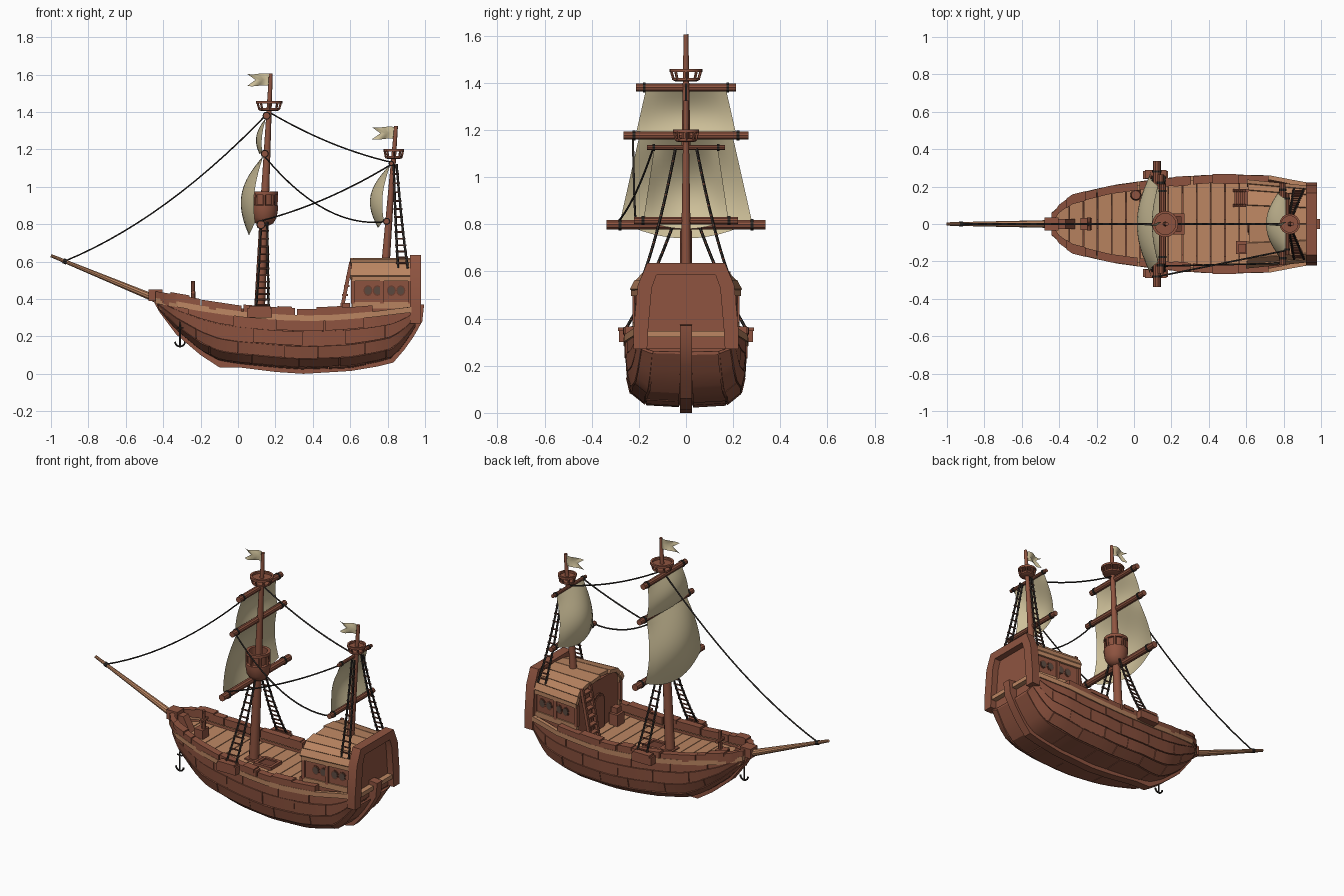
import bpy, bmesh, math, random
from mathutils import Vector as V

if "Cube" in bpy.data.objects:
    bpy.data.objects.remove(bpy.data.objects["Cube"])
random.seed(4)

def mat(name, h):
    m = bpy.data.materials.new(name)
    c = [int(h[i:i + 2], 16) / 255 for i in (0, 2, 4)]
    m.diffuse_color = [((k + .055) / 1.055) ** 2.4 if k > .04 else k / 12.92 for k in c] + [1]
    m.use_nodes = True
    m.node_tree.nodes["Principled BSDF"].inputs["Base Color"].default_value = m.diffuse_color
    return m
MATS = [mat("brown_wood", "8F5440"), mat("tan_wood", "BC8662"), mat("sail_cloth", "D0C29B"),
        mat("dark_rope", "2F2B28"), mat("window_grey", "5C4A40"), mat("dark_wood", "6E3F30")]
WOOD, TAN, SAIL, ROPE, WIN, DARK = range(6)

class Part:
    """Collects simple solids into one named mesh."""
    def __init__(self, name):
        self.name, self.v, self.f, self.m = name, [], [], []
    def add(self, verts, faces, m):
        o = len(self.v)
        self.v += [tuple(p) for p in verts]
        self.f += [[i + o for i in f] for f in faces]
        self.m += [m] * len(faces)
    def loft(self, rows, m, closed=True, cap=True):
        n, k = len(rows[0]), len(rows)
        f = [(r*n + i, r*n + (i+1) % n, (r+1)*n + (i+1) % n, (r+1)*n + i)
             for r in range(k - 1) for i in range(n if closed else n - 1)]
        if cap and closed:
            f += [list(range(n))[::-1], list(range((k-1)*n, k*n))]
        self.add([p for r in rows for p in r], f, m)
    def tube(self, pts, r, m, n=6):
        pts = [V(p) for p in pts]
        rad = r if isinstance(r, (list, tuple)) else [r] * len(pts)
        rows = []
        for i, p in enumerate(pts):
            q = (pts[min(i+1, len(pts)-1)] - pts[max(i-1, 0)]).to_track_quat('Z', 'Y')
            rows.append([p + q @ V((rad[i]*math.cos(a*math.tau/n), rad[i]*math.sin(a*math.tau/n), 0)) for a in range(n)])
        self.loft(rows, m)
    def lathe(self, cx, cy, prof, m, n=16):
        self.loft([[(cx + r*math.cos(a*math.tau/n), cy + r*math.sin(a*math.tau/n), z) for a in range(n)] for r, z in prof], m)
    def prism(self, pts, off, m):
        self.loft([[V(p) for p in pts], [V(p) + V(off) for p in pts]], m)
    def box(self, c, s, m):
        x, y, z = (k / 2 for k in s)
        self.prism([V(c) + V(p) for p in ((-x, -y, -z), (x, -y, -z), (x, y, -z), (-x, y, -z))], (0, 0, 2*z), m)
    def build(self, angle=35):
        me = bpy.data.meshes.new(self.name)
        me.from_pydata(self.v, [], self.f)
        for m in MATS: me.materials.append(m)
        me.polygons.foreach_set("material_index", self.m)
        b = bmesh.new(); b.from_mesh(me)
        bmesh.ops.recalc_face_normals(b, faces=b.faces)
        b.to_mesh(me); b.free()
        me.shade_smooth(); me.set_sharp_from_angle(angle=math.radians(angle))
        bpy.context.collection.objects.link(bpy.data.objects.new(self.name, me))

def lut(tab, x):
    if x <= tab[0][0]: return tab[0][1]
    for (a, p), (b, q) in zip(tab, tab[1:]):
        if x <= b: return p + (q - p) * (x - a) / (b - a)
    return tab[-1][1]
def span(a, b, n): return [a + (b - a) * i / n for i in range(n + 1)]

# hull lines: half width, sheer height, bottom height, cross-section
W = lambda x: lut([(-.43, .045), (-.4, .09), (-.33, .14), (-.13, .19), (.16, .23), (.43, .25), (.72, .245), (.95, .2)], x)
S = lambda x: lut([(-.43, .405), (-.2, .365), (0, .335), (.2, .318), (.35, .312), (.5, .315), (.7, .33), (.95, .362)], x)
K = lambda x: lut([(-.43, .36), (-.33, .24), (-.2, .13), (-.1, .075), (0, .06), (.2, .04), (.35, .03), (.6, .04), (.75, .07), (.82, .09), (.88, .15), (.95, .26)], x)
def hull(x, t, s=1, off=0):
    bow = min(max((.1 - x) / .5, 0), 1)
    def yz(t):
        f = lut([(0, 1), (.3, 1), (.5, .98), (.7, .92), (.85, .7), (1, .1)], t)
        g = lut([(0, 1), (.3, .7), (.5, .42), (.7, .19), (.85, .03), (1, 0)], t)
        return V((W(x) * f ** (1 + 2 * bow), K(x) + (S(x) - K(x)) * g))
    p, d = yz(t), yz(min(t + .03, 1)) - yz(max(t - .03, 0))
    p = p + V((-d.y, d.x)).normalized() * off
    return (x, s * p.x, p.y)

p = Part("hull_core")
ts = [0, .3, .5, .7, .85, 1]
p.loft([[hull(x, t) for t in ts] + [hull(x, t, -1) for t in ts[::-1]] for x in span(-.43, .95, 40)], WOOD, closed=False)
p.build(20)

p = Part("hull_planks")
for s in (1, -1):
    for row, (a, b) in enumerate(zip([.06, .3, .5, .7, .85], [.3, .5, .7, .85, 1])):
        cuts = [-.43] + [-.25 + .235*i + (row % 2)*.11 + random.uniform(-.03, .03) for i in range(5)] + [.95]
        for c, d in zip(cuts, cuts[1:]):
            o = random.uniform(.006, .011)
            p.loft([[hull(x, a+.006, s), hull(x, a+.006, s, o), hull(x, b-.006, s, o), hull(x, b-.006, s)]
                    for x in span(c+.002, d-.002, 6)], WOOD)
p.build(25)

# wale stripe and rail
def strip(p, a, b, y0, y1, z0, z1, m):
    for s in (1, -1):
        p.loft([[(x, s*(W(x)+y), S(x)+z) for y, z in ((y0, z0), (y1, z0), (y1, z1), (y0, z1))] for x in span(a, b, 12)], m)
p = Part("wale_stripe"); strip(p, -.44, .96, -.008, .016, -.03, 0, TAN); p.build(25)
p = Part("rail")
for a, b, h in ((-.44, -.2, .035), (-.195, .02, .032), (.03, .305, .038), (.315, .72, .034)):
    strip(p, a, b, -.03, .014, -.012, h, WOOD)
for a, b in ((-.36, -.26), (.21, .29), (.42, .56)):
    strip(p, a, b, -.034, .018, .02, .044, WOOD)
p.build(25)

p = Part("deck_planks")
xs = span(-.42, .64, 14)
for a, b in zip(xs, xs[1:]):
    c = b - .004
    p.prism([(a, -W(a)+.004, S(a)-.06), (c, -W(c)+.004, S(c)-.06), (c, W(c)-.004, S(c)-.06), (a, W(a)-.004, S(a)-.06)], (0, 0, .014), TAN)
p.build()

p = Part("keel_and_stem")
out = [(-.475, .43), (-.42, .33), (-.33, .21), (-.2, .1), (-.1, .035), (0, .035), (.2, .01), (.35, 0), (.6, .015), (.75, .04), (.83, .06), (.89, .13), (.94, .2), (.985, .28), (.995, .37)]
p.loft([[(x, -.026, z), (x, .026, z), (x+(.3-x)*.14, .026, z+(.42-z)*.14), (x+(.3-x)*.14, -.026, z+(.42-z)*.14)] for x, z in out], WOOD)
p.box((-.44, 0, .42), (.075, .07, .06), WOOD)
p.build(25)

p = Part("bowsprit")
p.tube([(-.4, 0, .385), (-1, 0, .632)], [.022, .009], TAN, 10)
p.tube([(-.915, 0, .597), (-.935, 0, .605)], .014, ROPE, 8)
p.build()

# cabin at the stern
def cab(x, y): return y * (1 - (x - .62) * .42)
p = Part("cabin_walls")
sec = [(.218, .25), (.218, .525), (.16, .58), (-.16, .58), (-.218, .525), (-.218, .25)]
p.loft([[(x, cab(x, y), z) for y, z in sec] for x in (.62, .92)], WOOD)
for s in (1, -1):
    for z0, z1, o in ((.35, .385, .226), (.495, .53, .232)):
        p.loft([[(x, s*cab(x, .2), z0), (x, s*cab(x, o), z0), (x, s*cab(x, o), z1), (x, s*cab(x, .2), z1)] for x in (.61, .93)], TAN)
    for x in (.615, .77, .92):
        p.box((x, s*cab(x, .216), .44), (.02, .022, .13), WOOD)
p.build()
p = Part("cabin_roof")
arch = [(-.238, .525), (-.214, .563), (-.18, .596), (-.1, .613), (0, .62), (.1, .613), (.18, .596), (.214, .563), (.238, .525)]
for (a, za), (b, zb) in zip(arch, arch[1:]):
    e = random.uniform(-.01, .006)
    p.loft([[(x, cab(x, a*.92), za-.02), (x, cab(x, b*.92), zb-.02), (x, cab(x, b)-.002, zb), (x, cab(x, a)+.002, za)] for x in (.608+e, .925)], TAN)
p.build()
p = Part("cabin_windows")
for s in (1, -1):
    for x in (.695, .745, .82, .87):
        for r, o, m in ((.029, .2205, DARK), (.022, .2235, WIN)):
            pts = [(x + r*.85*math.cos(a*math.tau/12), s*cab(x + r*.85*math.cos(a*math.tau/12), o), .445 + r*math.sin(a*math.tau/12)) for a in range(12)]
            p.prism(pts, (0, -s*.006, 0), m)
p.build()
p = Part("cabin_door")
for w, h, x, m in ((.06, .5, .611, DARK), (.045, .485, .607, WOOD)):
    pts = [(x, w, .27), (x, -w, .27)] + [(x, -w*math.cos(a), h - w + w*math.sin(a)) for a in span(0, math.pi, 8)]
    p.prism(pts, (.012, 0, 0), m)
p.build()
p = Part("cabin_steps")
for y in (.1, .18):
    p.prism([(.53, y-.008, .27), (.55, y-.008, .27), (.615, y-.008, .6), (.595, y-.008, .6)], (0, .016, 0), WOOD)
for i in range(6):
    p.box((.552 + .01*i, .14, .325 + .048*i), (.03, .08, .01), WOOD)
p.build()

# transom with raised frame
p = Part("transom")
o = [(.222, .27), (.222, .36), (.205, .54), (.165, .635)]
i_ = [(.165, .27), (.16, .36), (.145, .53), (.125, .585)]
o += [(-y, z) for y, z in o[::-1]]; i_ += [(-y, z) for y, z in i_[::-1]]
p.loft([[(.92, a, b), (.978, a, b), (.978, c, d), (.92, c, d)] for (a, b), (c, d) in zip(o, i_)], WOOD)
p.prism([(.915, y, z) for y, z in i_], (.022, 0, 0), WOOD)
p.box((.95, 0, .335), (.04, .36, .026), TAN)
p.build()

# masts with yards and lookouts
def mx(z): return .113 + (z - .3) * .048
def zx(z): return .79 + (z - .6) * .076
p = Part("main_mast")
p.tube([(mx(.25), 0, .25), (mx(.9), 0, .9), (mx(1.605), 0, 1.605)], [.03, .023, .01], WOOD, 12)
p.build()
p = Part("mizzen_mast")
p.tube([(zx(.55), 0, .55), (zx(1.325), 0, 1.325)], [.023, .01], WOOD, 12)
p.build()
p = Part("yards")
for x, z, w, r in ((mx(1.38)-.012, 1.38, .213, .018), (mx(1.175)-.012, 1.177, .265, .018), (mx(.79)-.014, .798, .338, .021),
                   (zx(1.125)-.01, 1.125, .165, .011), (zx(.815)-.012, .815, .22, .016)):
    p.tube([(x, -w, z), (x, w, z)], r, WOOD, 10)
    for y in (-w*.83, w*.83):
        p.tube([(x, y-.006, z), (x, y+.006, z)], r + .004, ROPE, 10)
p.build()
p = Part("main_lookout")
p.lathe(mx(.88), 0, [(.02, .79), (.048, .805), (.066, .835), (.073, .88), (.073, .9), (.06, .904), (.062, .955), (.073, .957), (.073, .975), (.054, .975), (.054, .88), (.01, .88)], WOOD)
for a in range(8):
    c, s = math.cos(a*math.tau/8), math.sin(a*math.tau/8)
    p.tube([(mx(.88)+.064*c, .064*s, .89), (mx(.88)+.066*c, .066*s, .965)], .008, WOOD, 6)
p.build()
p = Part("top_lookouts")
for x, z, r in ((mx(1.42), 1.405, .07), (zx(1.16), 1.148, .055)):
    p.lathe(x, 0, [(r*.6, z), (r*.8, z+.005), (r*.8, z+.016), (.005, z+.016)], WOOD)
    p.lathe(x, 0, [(r*.8, z+.04), (r, z+.04), (r, z+.053), (r*.8, z+.053), (r*.8, z+.04)], WOOD)
    for a in range(8):
        c, s = math.cos(a*math.tau/8), math.sin(a*math.tau/8)
        p.tube([(x+r*.75*c, r*.75*s, z+.008), (x+r*.9*c, r*.9*s, z+.046)], .006, WOOD, 5)
p.build()

# billowing sails
def sail(name, xt, xb, zt, zb, wt, wb, bulge, droop):
    p = Part(name)
    rows = []
    for v in span(0, 1, 12):
        rows.append([(xt + (xb-xt)*v - bulge*math.sin(math.pi*.85*v)*(.3 + .7*(1-u*u)), u*(wt + (wb-wt)*v),
                      zt + (zb-zt)*v - droop*v*v*(1-u*u)) for u in span(-1, 1, 12)])
    p.loft(rows, SAIL, closed=False)
    p.build(80)
sail("main_lower_sail", .135, .105, 1.165, .81, .2, .28, .102, .07)
sail("main_upper_sail", .15, .135, 1.37, 1.185, .17, .212, .045, .01)
sail("mizzen_sail", .815, .792, 1.12, .82, .135, .18, .096, .04)
p = Part("flags")
for x, z in ((mx(1.57), 1.54), (zx(1.28), 1.255)):
    p.loft([[(x - u*l, .012*math.sin(u*6), z + h + .003*math.sin(u*6)) for u in span(0, 1, 6)] for l, h in ((.125, 0), (.08, .032), (.125, .064))], SAIL, closed=False)
p.build(80)

# rigging: sagging ropes and rope ladders
def sag(a, b, d, n=14):
    return [V(a).lerp(V(b), t) - V((0, 0, 4*d*t*(1-t))) for t in span(0, 1, n)]
p = Part("rigging_ropes")
for a, b, d in (((-.925, 0, .603), (.165, 0, 1.4), .087), ((.165, 0, 1.4), (.825, 0, 1.13), .03),
                ((.14, -.225, 1.165), (.8, -.21, .815), .112), ((.13, -.28, .82), (.82, -.14, 1.12), .03)):
    p.tube(sag(a, b, d), .0045, ROPE, 6)
p.build(60)
p = Part("rope_ladders")
for s in (1, -1):
    for top, bot, wt, wb, n, d in (((.14, .05, .81), (.13, .265, .34), .016, .034, 13, .03), ((.84, .045, 1.12), (.882, .188, .565), .008, .026, 14, .045)):
        line, w = sag(top, bot, d, n), span(wt, wb, n)
        for e in (-1, 1):
            p.tube([(q.x+e*k, s*q.y, q.z) for q, k in zip(line, w)], .0065, ROPE, 5)
        for q, k in list(zip(line, w))[1:-1]:
            p.tube([(q.x-k-.009, s*q.y, q.z), (q.x+k+.009, s*q.y, q.z)], .005, DARK, 5)
p.build(60)
p = Part("ladder_channels")
for s in (1, -1):
    p.box((.115, s*.262, .325), (.135, .045, .05), WOOD)
    p.box((.115, s*.266, .355), (.115, .045, .016), WOOD)
p.build()

# deck fittings
p = Part("mast_hatch")
for s in (1, -1):
    p.box((.21, s*.048, .278), (.12, .018, .02), WOOD)
    p.box((.21 + s*.051, 0, .278), (.018, .1, .02), WOOD)
p.box((.21, 0, .272), (.1, .09, .014), DARK)
p.box((mx(.3), 0, .28), (.08, .08, .02), WOOD)
p.build()
p = Part("bow_windlass")
p.box((-.255, 0, .35), (.06, .065, .06), WOOD)
p.tube([(-.24, 0, .34), (-.24, 0, .495)], [.014, .01], WOOD, 8)
p.tube([(-.24, -.035, .435), (-.24, .035, .435)], .011, WOOD, 8)
p.build()
p = Part("barrel")
p.lathe(.01, .155, [(.024, .28), (.03, .315), (.024, .35)], WOOD, 12)
p.build()
p = Part("crates")
p.box((.575, -.125, .305), (.06, .07, .08), WOOD)
p.box((.58, -.13, .362), (.04, .045, .035), WOOD)
p.build()
p = Part("anchor")
ax, ay = -.31, -.14
p.tube([(ax, ay, .33), (ax, ay, .26)], .003, ROPE, 6)
p.tube([(ax, ay, .265), (ax, ay, .15)], .0055, ROPE, 6)
p.tube([(ax-.018, ay, .245), (ax+.018, ay, .245)], .0045, ROPE, 6)
p.tube([(ax + .027*math.cos(a), ay, .173 + .027*math.sin(a)) for a in span(math.pi*1.02, math.pi*1.98, 8)], .0055, ROPE, 6)
p.build()
